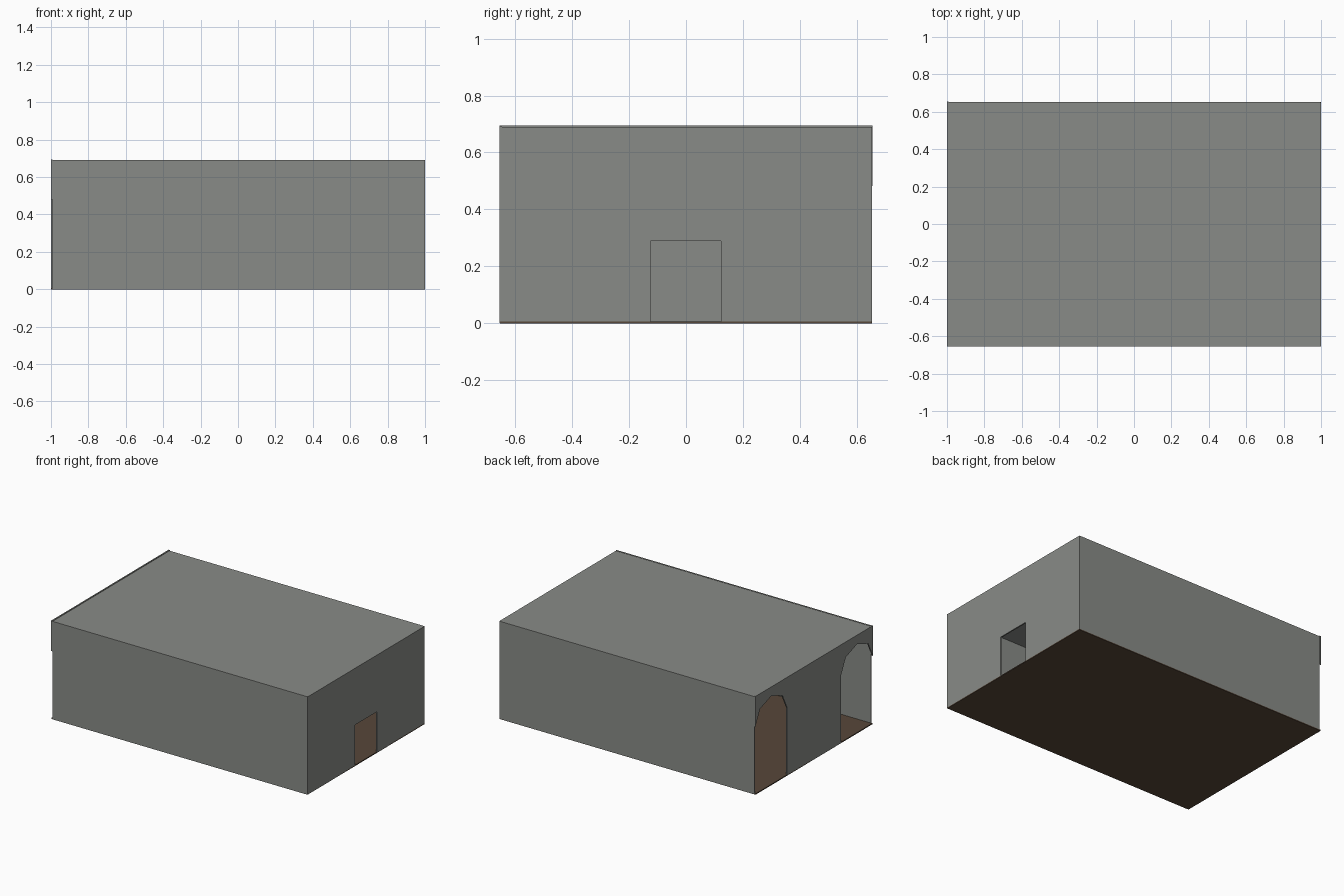
import bpy, bmesh, math
from mathutils import Vector

if "Cube" in bpy.data.objects:
    bpy.data.objects.remove(bpy.data.objects["Cube"])

def mat(name, c):
    m = bpy.data.materials.new(name)
    m.diffuse_color = (*c, 1)
    m.use_nodes = True
    m.node_tree.nodes["Principled BSDF"].inputs["Base Color"].default_value = m.diffuse_color
    return m

stone = mat("grey stone", (0.25, 0.26, 0.243))
earth = mat("brown floor", (0.095, 0.063, 0.041))

X, Y, H, T, F = 1.0, 0.655, 0.69, 0.009, 0.007   # half sizes, height, wall and floor thickness

def finish(name, bm, m):
    bmesh.ops.recalc_face_normals(bm, faces=bm.faces)
    me = bpy.data.meshes.new(name)
    bm.to_mesh(me)
    bm.free()
    me.materials.append(m)
    ob = bpy.data.objects.new(name, me)
    bpy.context.collection.objects.link(ob)

def box(name, lo, hi, m):
    bm = bmesh.new()
    bmesh.ops.create_cube(bm, size=1)
    for v in bm.verts:
        v.co = Vector([(a + b) / 2 + c * (b - a) for a, b, c in zip(lo, hi, v.co)])
    finish(name, bm, m)

def end_wall(name, profile, x0, x1):
    # wall cut out as a y-z profile, extruded along x
    bm = bmesh.new()
    f = bm.faces.new([bm.verts.new((x0, y, z)) for y, z in profile])
    r = bmesh.ops.extrude_face_region(bm, geom=[f])
    for v in r["geom"]:
        if isinstance(v, bmesh.types.BMVert):
            v.co.x = x1
    bmesh.ops.triangulate(bm, faces=[f for f in bm.faces if len(f.verts) > 4])
    finish(name, bm, stone)

# floor, roof and long walls
box("floor", (-X, -Y + 0.002, 0), (X, Y - 0.002, F), earth)
box("roof", (-X + T, -Y + T, H - T), (X - T, Y - T, H), stone)
box("front_wall", (-X + T, -Y, 0.001), (X, -Y + T, H + 0.002), stone)
box("back_wall", (-X + T, Y - T, 0.001), (X - 0.002, Y - 0.002, H), stone)

# right wall with square doorway
end_wall("door_wall", [(-Y + T, 0.001), (-0.125, 0.001), (-0.125, 0.29), (0.122, 0.29),
                       (0.122, 0.001), (Y - T, 0.001), (Y - T, H), (-Y + T, H)], X - T, X)

# left wall with an arched opening at each corner
mid, r, spring, rise = 0.478, 0.177, 0.48, 0.15
arch = [(mid - r * math.cos(a), spring + rise * math.sin(a))
        for a in (math.pi * i / 4 for i in range(5))]
half = [(0.301, 0.001)] + arch + [(Y, H + 0.004)]
end_wall("arched_wall", half + [(-y, z) for y, z in reversed(half)], -X, -X + T)
